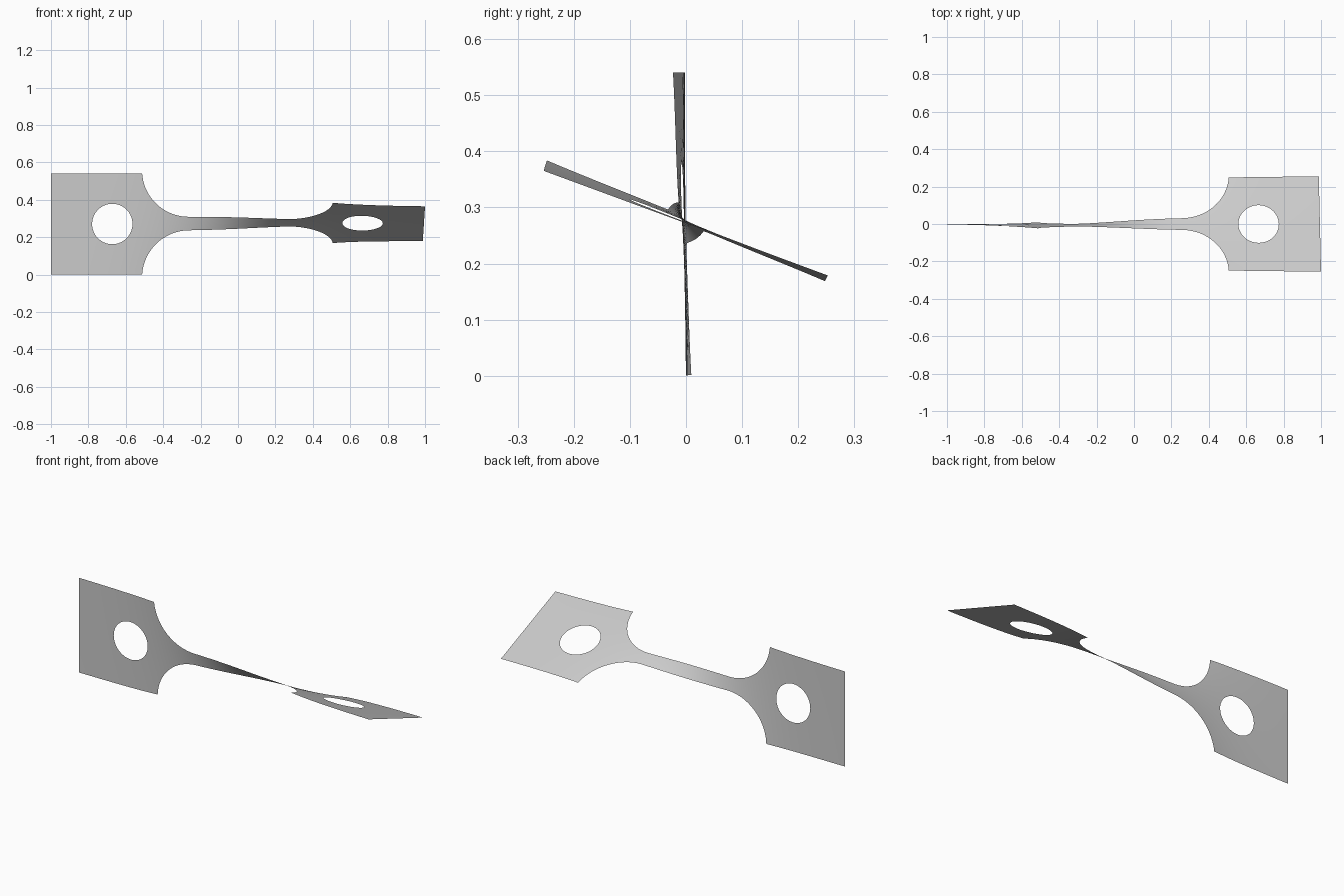
import bpy
import bmesh
import math
from mathutils import Vector

cube = bpy.data.objects.get("Cube")
if cube:
    bpy.data.objects.remove(cube, do_unlink=True)

HALF = 0.27          # half width of the end plates
NECK = 0.037         # half width of the neck
NECK_X = 0.26        # where the fillets begin
FILLET = 0.25        # fillet radius
HOLE_X, HOLE_R = 0.669, 0.108
ROWS = 20            # divisions across the sheet
RINGS = 8            # rings between a hole and its plate edge

A_MAX = math.acos((NECK + FILLET - HALF) / FILLET)
PLATE_X = NECK_X + FILLET * math.sin(A_MAX)
END_X = 0.997


def twist(x, v):
    """Place a point of the flat sheet on the twisted one."""
    angle = math.radians(35) * (1 + math.tanh(2.9 * x))
    skew = 0.006 * v / HALF * max(0, (x - PLATE_X) / (END_X - PLATE_X))
    y = -0.007 * math.exp(-((x + 0.45) / 0.4) ** 2)
    z = HALF + 0.007 * math.exp(-((x - 0.3) / 0.6) ** 2)
    return Vector((x - 0.003 + skew, y - v * math.sin(angle), z + v * math.cos(angle)))


def add_strips(bm, lines):
    """Fill quads between successive lines of flat points."""
    verts = [[bm.verts.new(twist(*p)) for p in line] for line in lines]
    for a, b in zip(verts, verts[1:]):
        for i in range(len(a) - 1):
            bm.faces.new((a[i], b[i], b[i + 1], a[i + 1]))


def side(p, q):
    return [Vector(p).lerp(Vector(q), i / ROWS) for i in range(ROWS)]


bm = bmesh.new()

# Neck with a round fillet at each end
fillet = [(NECK_X + FILLET * math.sin(a), NECK + FILLET * (1 - math.cos(a)))
          for a in (A_MAX * i / 20 for i in range(21))]
middle = [(NECK_X * i / 16, NECK) for i in range(-15, 16)]
columns = [(-x, h) for x, h in reversed(fillet)] + middle + fillet
add_strips(bm, [[(x, h * (2 * j / ROWS - 1)) for j in range(ROWS + 1)] for x, h in columns])

# End plates, each ringed around its round hole
for s in (-1, 1):
    corners = [(s * PLATE_X, -HALF), (s * END_X, -HALF), (s * END_X, HALF), (s * PLATE_X, HALF)]
    edge = [p for i in range(4) for p in side(corners[i], corners[(i + 1) % 4])]
    edge.append(edge[0])
    centre = Vector((s * HOLE_X, 0))
    rim = [centre + (p - centre).normalized() * HOLE_R for p in edge]
    add_strips(bm, [[r.lerp(e, k / RINGS) for r, e in zip(rim, edge)] for k in range(RINGS + 1)])

bmesh.ops.remove_doubles(bm, verts=bm.verts, dist=0.00005)
bmesh.ops.recalc_face_normals(bm, faces=bm.faces)
for f in bm.faces:
    f.smooth = True
mesh = bpy.data.meshes.new("twisted_sheet")
bm.to_mesh(mesh)
bm.free()

# Plain grey metal
grey = bpy.data.materials.new("grey_metal")
grey.use_nodes = True
colour = (0.6, 0.6, 0.6, 1)
grey.diffuse_color = colour
grey.node_tree.nodes["Principled BSDF"].inputs["Base Color"].default_value = colour
mesh.materials.append(grey)

sheet = bpy.data.objects.new("twisted_sheet", mesh)
bpy.context.collection.objects.link(sheet)
